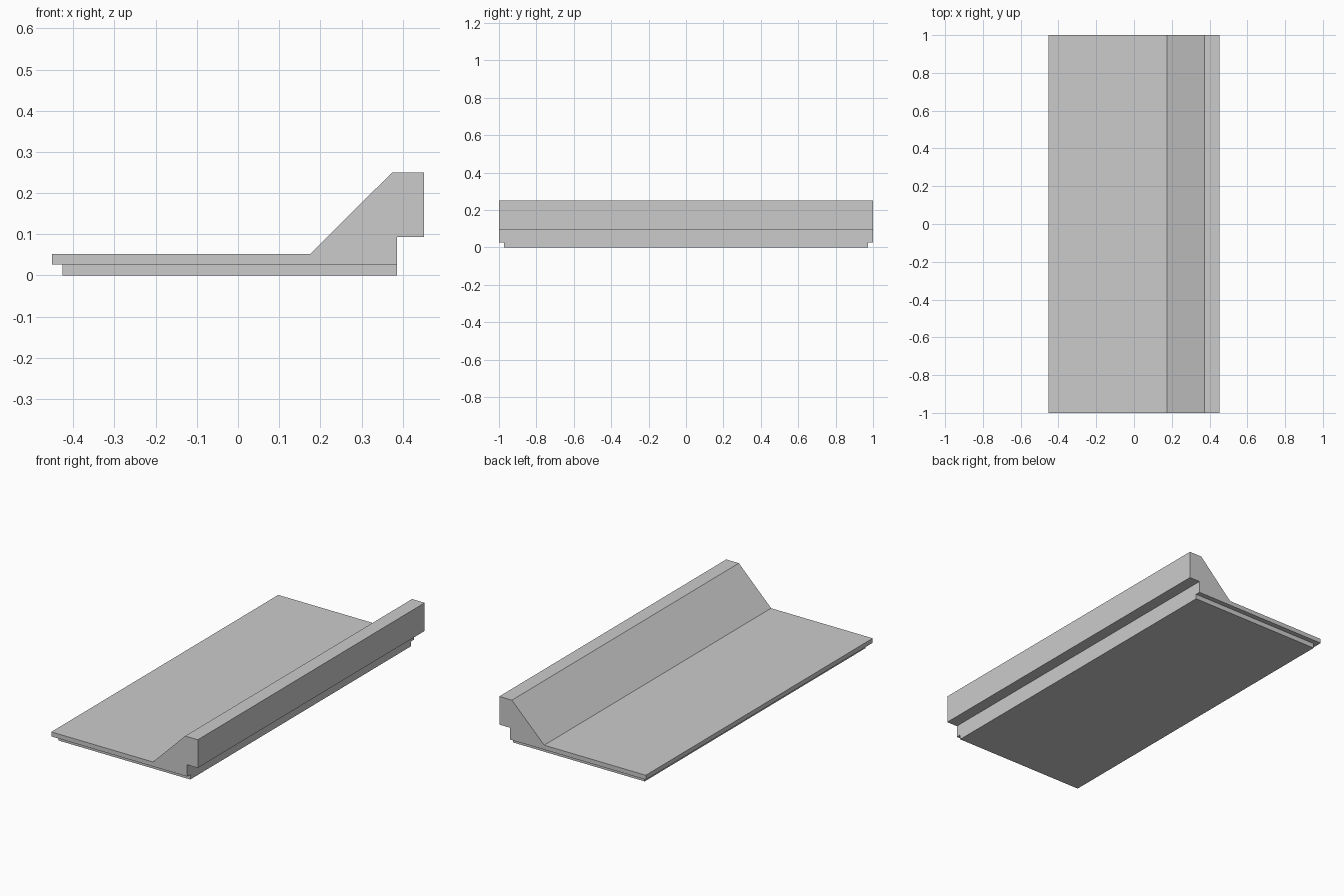
import bpy
import bmesh

cube = bpy.data.objects.get("Cube")
if cube:
    bpy.data.objects.remove(cube, do_unlink=True)

GREY = (0.6, 0.6, 0.6, 1.0)
grey = bpy.data.materials.new("plain grey")
grey.use_nodes = True
grey.diffuse_color = GREY
grey.node_tree.nodes["Principled BSDF"].inputs["Base Color"].default_value = GREY


def extrude_profile(name, profile, half_length):
    """Extrude an x-z profile along y, centred on y = 0."""
    bm = bmesh.new()
    face = bm.faces.new([bm.verts.new((x, -half_length, z)) for x, z in profile])
    result = bmesh.ops.extrude_face_region(bm, geom=[face])
    verts = [v for v in result["geom"] if isinstance(v, bmesh.types.BMVert)]
    bmesh.ops.translate(bm, verts=verts, vec=(0, 2 * half_length, 0))
    bmesh.ops.recalc_face_normals(bm, faces=bm.faces)
    mesh = bpy.data.meshes.new(name)
    bm.to_mesh(mesh)
    bm.free()
    mesh.materials.append(grey)
    obj = bpy.data.objects.new(name, mesh)
    bpy.context.collection.objects.link(obj)
    return obj


LEDGE, BACK = 0.027, 0.386

# Thin slab rising into a sloped ridge with an overhanging lip
extrude_profile("slab_with_ridge", [
    (-0.452, LEDGE), (BACK, LEDGE), (BACK, 0.093), (0.452, 0.093),
    (0.452, 0.25), (0.374, 0.25), (0.175, 0.052), (-0.452, 0.052),
], 1.0)

# Inset plinth below the slab
extrude_profile("base_plinth", [
    (-0.426, 0), (BACK, 0), (BACK, LEDGE), (-0.426, LEDGE),
], 0.972)
